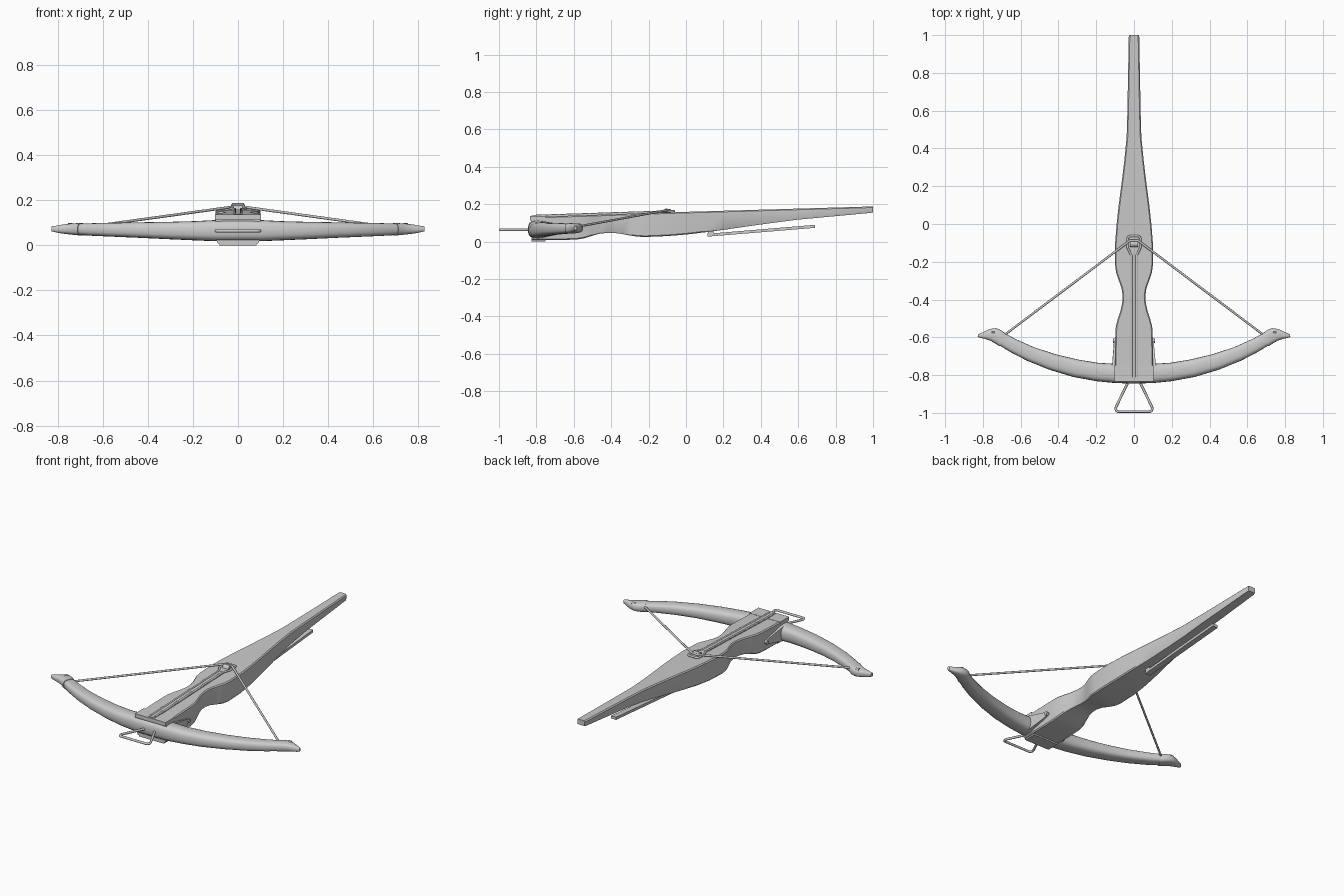
import bpy, bmesh, math
from mathutils import Vector

if "Cube" in bpy.data.objects:
    bpy.data.objects.remove(bpy.data.objects["Cube"])


def make(name, bm, angle=30):
    bmesh.ops.recalc_face_normals(bm, faces=bm.faces)
    me = bpy.data.meshes.new(name)
    bm.to_mesh(me)
    bm.free()
    ob = bpy.data.objects.new(name, me)
    bpy.context.collection.objects.link(ob)
    bpy.ops.object.select_all(action='DESELECT')
    ob.select_set(True)
    bpy.context.view_layer.objects.active = ob
    bpy.ops.object.shade_smooth_by_angle(angle=math.radians(angle))
    return ob


def loft(name, rings, angle=30):
    bm = bmesh.new()
    loops = [[bm.verts.new(p) for p in r] for r in rings]
    n = len(loops[0])
    for a, b in zip(loops, loops[1:]):
        for i in range(n):
            j = (i + 1) % n
            bm.faces.new((a[i], a[j], b[j], b[i]))
    bm.faces.new(loops[0])
    bm.faces.new(loops[-1])
    return make(name, bm, angle)


def box(name, x, y0, y1, z0, z1):
    return loft(name, [[(-x, y, z0), (x, y, z0), (x, y, z1), (-x, y, z1)] for y in (y0, y1)])


def wire(name, pts, r, closed=False):
    cu = bpy.data.curves.new(name, 'CURVE')
    cu.dimensions = '3D'
    cu.bevel_depth = r
    cu.bevel_resolution = 3
    cu.use_fill_caps = True
    sp = cu.splines.new('POLY')
    sp.points.add(len(pts) - 1)
    for p, c in zip(sp.points, pts):
        p.co = (*c, 1)
    sp.use_cyclic_u = closed
    ob = bpy.data.objects.new(name, cu)
    bpy.context.collection.objects.link(ob)
    return ob


def mirrored(pts):
    return pts + [(-x, y, z) for x, y, z in reversed(pts)]


def x_cylinder(name, x0, x1, y, z, r, n=20):
    ring = [(y + r * math.cos(i * math.tau / n), z + r * math.sin(i * math.tau / n)) for i in range(n)]
    return loft(name, [[(x, a, b) for a, b in ring] for x in (x0, x1)])


# Stock: y, half width, bottom z
stock = [(-.825, .1, .008), (-.65, .1, .009), (-.58, .099, .012), (-.54, .096, .019),
         (-.50, .085, .032), (-.46, .072, .043), (-.42, .063, .047), (-.38, .06, .046),
         (-.34, .066, .041), (-.30, .08, .033), (-.26, .094, .027), (-.22, .1, .025),
         (-.1, .1, .03), (0, .092, .038), (.1, .081, .05), (.2, .068, .063), (.33, .052, .082),
         (.46, .039, .1), (.6, .035, .118), (.99, .028, .154), (1, .024, .157)]
rings = []
for y, w, zb in stock:
    zt = .132 + (y + .825) * .034 if y < -.05 else .158 + (y + .05) * .029
    c = .006
    half = [(w * .88, y, zb), (w * .94, y, zb + c), (w, y, zt - .02), (w, y, zt - c), (w - c, y, zt)]
    rings.append(mirrored(half))
loft("stock", rings)

# Front clamping plates above and below the bow
box("top_plate", .102, -.835, -.75, .113, .136)
box("bottom_plate", .083, -.825, -.75, 0, .02)


# Bow limbs: front x, y, back x, y, low z, high z
def bow_ring(s, power=.7, n=20):
    xf, yf, xb, yb, z0, z1 = s
    f, b = Vector((xf, yf, 0)), Vector((xb, yb, 0))
    m, h = (f + b) / 2, (f - b) / 2
    out = []
    for i in range(n):
        a = i * math.tau / n
        c, d = math.cos(a), math.sin(a)
        c, d = math.copysign(abs(c) ** power, c), math.copysign(abs(d) ** power, d)
        p = m + h * c
        out.append((p.x, p.y, (z0 + z1) / 2 + d * (z1 - z0) / 2))
    return out


def flip(s):
    return (-s[0], s[1], -s[2], *s[3:])


limb = [(0, -.845, 0, -.74, .018, .114), (.1, -.842, .1, -.74, .018, .112),
        (.2, -.832, .19, -.735, .022, .107), (.32, -.81, .295, -.718, .027, .104),
        (.45, -.771, .415, -.69, .033, .102), (.57, -.722, .53, -.652, .038, .1),
        (.66, -.675, .625, -.61, .042, .098), (.72, -.638, .69, -.575, .046, .096)]
loft("bow", [bow_ring(s) for s in [flip(s) for s in reversed(limb[1:])] + limb], 40)

# Nocks on the bow ends
nock = [(.712, -.648, .678, -.583, .043, .099), (.735, -.632, .7, -.564, .045, .098),
        (.762, -.617, .73, -.551, .048, .096), (.79, -.608, .765, -.556, .052, .092),
        (.812, -.603, .798, -.572, .057, .087), (.828, -.598, .825, -.584, .062, .084)]
for side, f in (("right", lambda s: s), ("left", flip)):
    loft("nock_" + side, [bow_ring(f(s)) for s in nock], 40)

# Side straps and bolts holding the bow
strap = [(-.76, .022), (-.76, .11), (-.63, .08), (-.605, .066), (-.63, .05)]
for side, k in (("right", 1), ("left", -1)):
    loft("strap_" + side, [[(k * .09, y, z) for y, z in strap],
                           [(k * (.117 if y < -.7 else .105), y, z) for y, z in strap]])
    x_cylinder("strap_bolt_" + side, k * .09, k * .112, -.618, .066, .011)
    x_cylinder("nock_pin_" + side, k * .735, k * .755, -.57, .09, .009, 12)

# Bow string drawn back to the nut
wire("string", mirrored([(.7, -.598, .077), (.035, -.098, .169), (.02, -.087, .17)]), .006)

# Stirrup
wire("stirrup", mirrored([(.033, -.82, .064), (.035, -.845, .064), (.095, -.968, .064),
                          (.097, -.98, .064), (.092, -.99, .064), (.084, -.993, .064)]), .007)

# Bolt track rails widening around the nut
wire("track_rails", mirrored([(.014, -.81, .138), (.014, -.165, .159), (.034, -.125, .162),
                              (.034, -.078, .163), (.03, -.068, .163), (.022, -.064, .163)]), .006)
loft("track_bed", [[(-.02, y, z - .02), (.02, y, z - .02), (.02, y, z), (-.02, y, z)]
                   for y, z in ((-.825, .139), (-.15, .161))])

# Nut and its seat
seat = [(.014, -.165), (.036, -.125), (.036, -.075), (.026, -.062)]
outline = seat + [(-x, y) for x, y in reversed(seat)]
loft("nut_seat", [[(x, y, z) for x, y in outline] for z in (.145, .162)])
x_cylinder("nut", -.02, .02, -.105, .16, .017)

# Trigger lever under the stock
lever = [(.115, .027), (.69, .074), (.69, .09), (.15, .045), (.145, .07), (.118, .07)]
loft("trigger_lever", [[(x, y, z) for y, z in lever] for x in (-.017, .017)])
